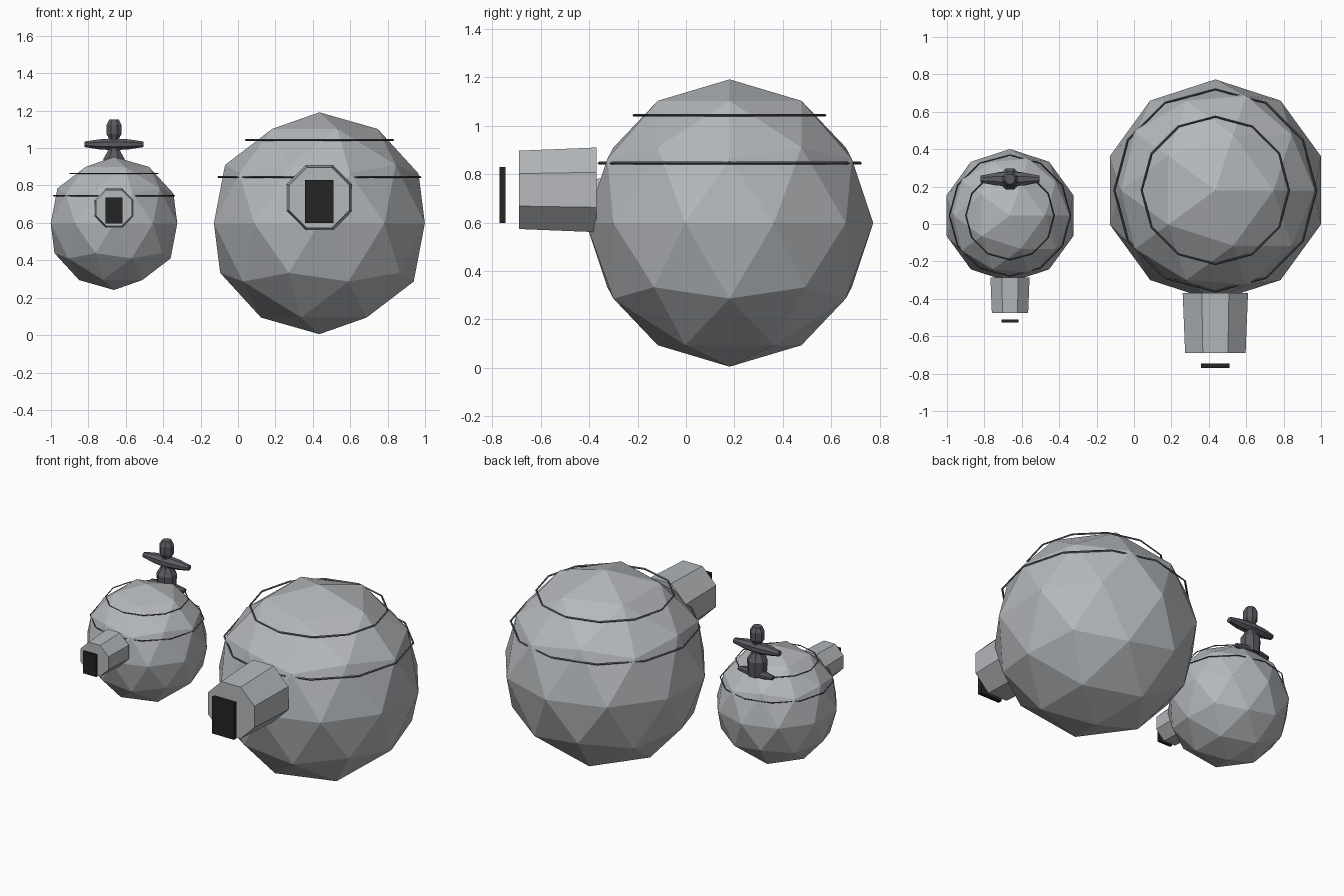
import bpy, bmesh, math
from mathutils import Matrix, Vector

cube = bpy.data.objects.get("Cube")
if cube:
    bpy.data.objects.remove(cube)


def material(name, rgb):
    m = bpy.data.materials.new(name)
    m.use_nodes = True
    m.diffuse_color = (*rgb, 1)
    m.node_tree.nodes["Principled BSDF"].inputs["Base Color"].default_value = (*rgb, 1)
    return m


GREY = material("light_grey", (0.46, 0.48, 0.5))
DARK = material("dark_grey", (0.1, 0.105, 0.12))
BLACK = material("black", (0.018, 0.018, 0.018))


def finish(name, mat):
    ob = bpy.context.object
    ob.name = ob.data.name = name
    ob.data.materials.append(mat)
    return ob


def lathe(name, profile, mat, matrix, segs=8, phase=0.0):
    """Closed turned shape from (radius, height) points around local z."""
    bm = bmesh.new()
    rings = []
    for r, h in profile:
        angles = [phase + math.tau * i / segs for i in range(segs)]
        rings.append([bm.verts.new((r * math.cos(a), r * math.sin(a), h)) for a in angles])
    for low, high in zip(rings, rings[1:]):
        for i in range(segs):
            j = (i + 1) % segs
            bm.faces.new((low[i], low[j], high[j], high[i]))
    bm.faces.new(rings[0][::-1])
    bm.faces.new(rings[-1])
    bm.transform(matrix)
    bmesh.ops.recalc_face_normals(bm, faces=bm.faces)
    me = bpy.data.meshes.new(name)
    bm.to_mesh(me)
    bm.free()
    me.materials.append(mat)
    ob = bpy.data.objects.new(name, me)
    bpy.context.collection.objects.link(ob)
    return ob


def pod(prefix, centre, s):
    """Faceted globe with wire hoops, a snout and a dark plate ahead of it."""
    c = Vector(centre)
    bpy.ops.mesh.primitive_ico_sphere_add(subdivisions=2, radius=0.593 * s, location=c)
    finish(prefix + "_globe", GREY)

    # wire hoops
    for label, radius, height in (("upper", 0.394, 0.445), ("lower", 0.54, 0.247)):
        bpy.ops.mesh.primitive_torus_add(
            major_segments=12, minor_segments=4, major_radius=radius * s,
            minor_radius=0.006 * s, location=c + Vector((0, 0, height * s)))
        finish(f"{prefix}_{label}_hoop", DARK)

    # eight-sided snout pointing forward
    place = (Matrix.Translation(c + Vector((0, 0, 0.137 * s)))
             @ Matrix.Rotation(math.pi / 2, 4, "X") @ Matrix.Scale(s, 4))
    lathe(prefix + "_snout", [(0.189, 0.55), (0.175, 0.87)], GREY, place, phase=math.pi / 8)

    # floating plate
    bpy.ops.mesh.primitive_cube_add(size=1, location=c + Vector((0, -0.938, 0.116)) * s)
    plate = finish(prefix + "_plate", BLACK)
    plate.scale = Vector((0.153, 0.025, 0.23)) * s


pod("large", (0.435, 0.18, 0.598), 1.0)
pod("small", (-0.663, 0.045, 0.597), 0.6)

# valve on the small globe
VALVE = Vector((-0.663, 0.24, 0))
lathe("valve_stem",
      [(0.055, 0.85), (0.06, 0.945), (0.035, 0.985), (0.028, 1.05),
       (0.043, 1.075), (0.043, 1.125), (0.028, 1.152)],
      DARK, Matrix.Translation(VALVE), phase=math.pi / 8)

# tapered cross bars
BAR = [(0.02, -0.157), (0.036, -0.08), (0.043, 0), (0.036, 0.08), (0.02, 0.157)]
for name, height, shift, size in (("valve_handle", 1.02, 0, 1.0), ("valve_foot", 0.862, 0.012, 0.75)):
    place = (Matrix.Translation(VALVE + Vector((0, shift, height)))
             @ Matrix.Diagonal((size, size, 0.8 * size, 1))
             @ Matrix.Rotation(math.pi / 2, 4, "Y"))
    lathe(name, BAR, DARK, place, phase=math.pi / 8)
